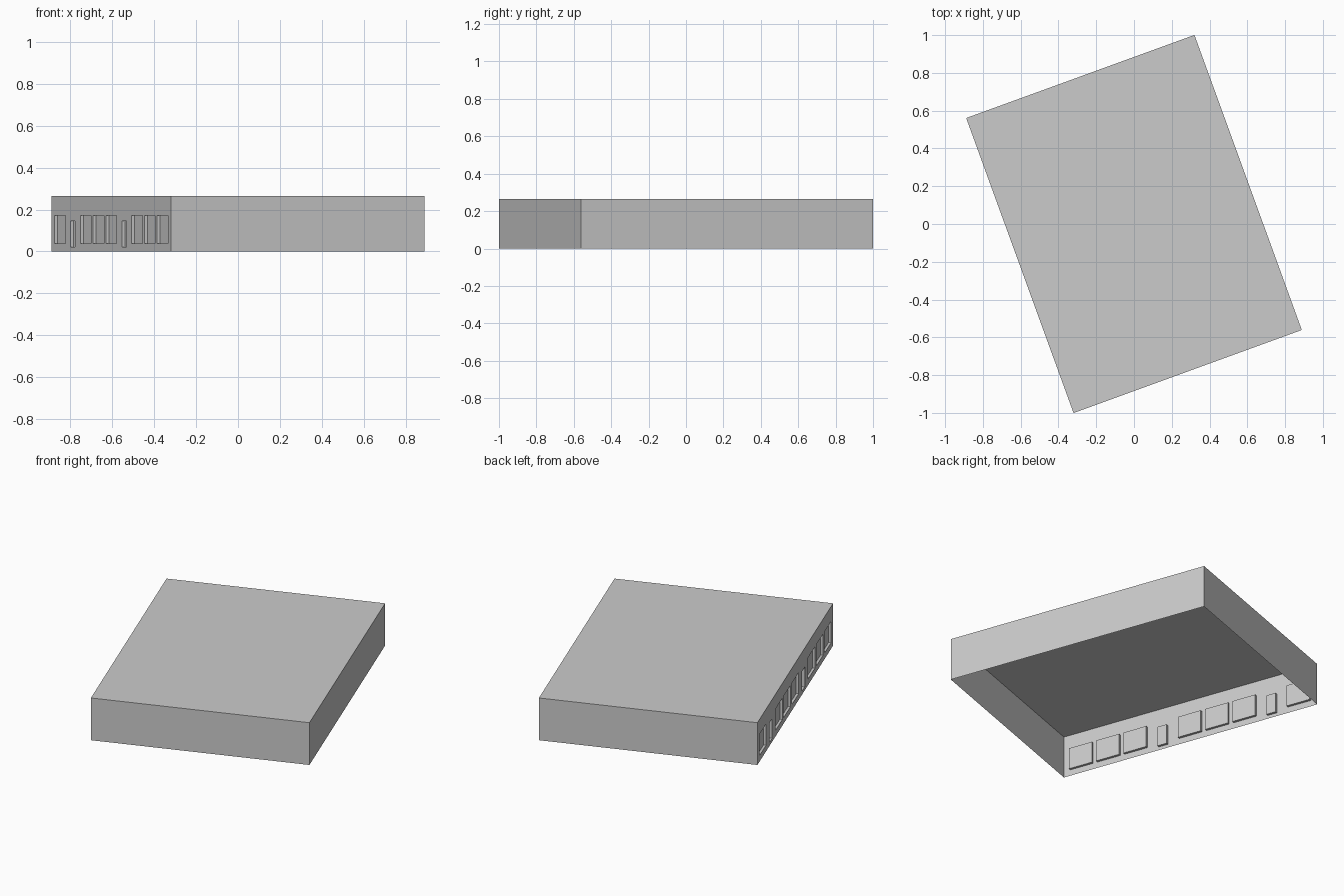
import bpy, bmesh, math

if "Cube" in bpy.data.objects:
    bpy.data.objects.remove(bpy.data.objects["Cube"])

WIDTH, LENGTH, HEIGHT = 1.286, 1.662, 0.265
TURN = math.radians(20)
HX, HY = WIDTH / 2, LENGTH / 2
DEPTH = 0.015                      # how far panes sit behind the wall
PITCH = 0.1075 * LENGTH            # spacing of the nine bays


def finish(name, bm):
    bmesh.ops.remove_doubles(bm, verts=bm.verts, dist=1e-5)
    mesh = bpy.data.meshes.new(name)
    bm.to_mesh(mesh)
    bm.free()
    obj = bpy.data.objects.new(name, mesh)
    obj.rotation_euler.z = TURN
    bpy.context.collection.objects.link(obj)
    return obj


def quad(bm, pts):
    bm.faces.new([bm.verts.new(p) for p in pts])


def ring(x, y0, y1, z0, z1):
    return [(x, y1, z0), (x, y0, z0), (x, y0, z1), (x, y1, z1)]


def bridge(bm, a, b):
    for i in range(4):
        j = (i + 1) % 4
        quad(bm, [a[i], a[j], b[j], b[i]])


# Flat roof and three plain walls, open underneath
bm = bmesh.new()
corners = [(-HX, -HY), (HX, -HY), (HX, HY), (-HX, HY)]
quad(bm, [(x, y, HEIGHT) for x, y in corners])
for (ax, ay), (bx, by) in zip(corners[:3], corners[1:]):
    quad(bm, [(ax, ay, 0), (bx, by, 0), (bx, by, HEIGHT), (ax, ay, HEIGHT)])
finish("roof_and_plain_walls", bm)

# Facade of nine bays: windows, with doors in bays 3 and 7
bm = bmesh.new()
for i in range(9):
    c = (i - 4) * PITCH
    if i in (3, 7):
        half, z0, z1 = 0.030, 0.021, 0.145
    else:
        half, z0, z1 = 0.075, 0.038, 0.172
    y0 = -HY if i == 0 else c - PITCH / 2
    y1 = HY if i == 8 else c + PITCH / 2
    bay = ring(-HX, y0, y1, 0, HEIGHT)
    opening = ring(-HX, c - half, c + half, z0, z1)
    pane = ring(-HX + DEPTH, c - half, c + half, z0, z1)
    bridge(bm, bay, opening)       # wall around the opening
    bridge(bm, opening, pane)      # reveal
    quad(bm, pane)                 # recessed pane
finish("window_wall", bm)
